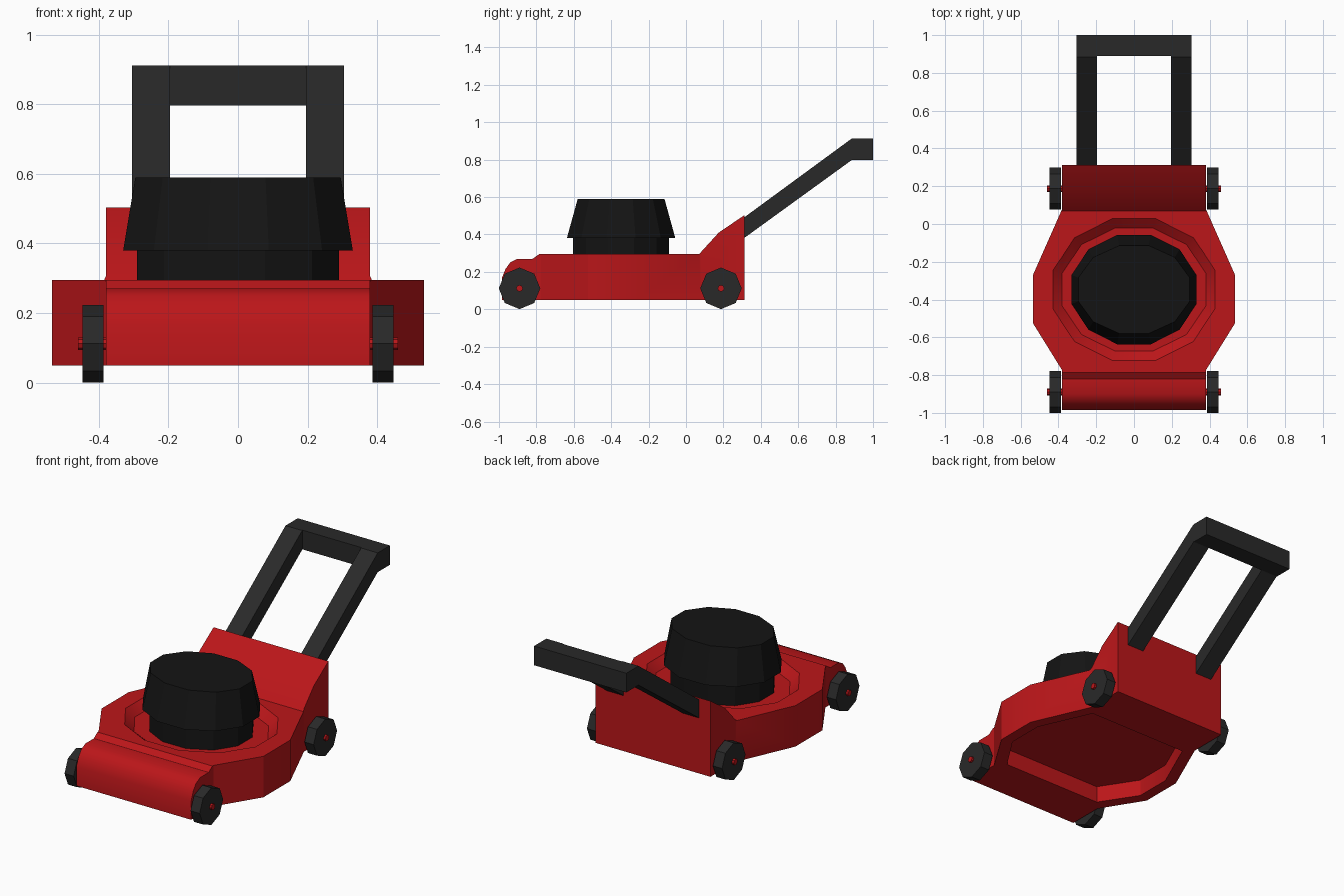
import bpy, bmesh
from math import cos, sin, pi, radians
from mathutils import Vector

if "Cube" in bpy.data.objects:
    bpy.data.objects.remove(bpy.data.objects["Cube"])


def material(name, rgb):
    m = bpy.data.materials.new(name)
    m.diffuse_color = (*rgb, 1)
    m.use_nodes = True
    m.node_tree.nodes["Principled BSDF"].inputs["Base Color"].default_value = m.diffuse_color
    return m


RED = material("red_paint", (0.5, 0.008, 0.01))
BLACK = material("black_plastic", (0.007, 0.007, 0.007))
RUBBER = material("dark_rubber", (0.022, 0.022, 0.022))


def loft(name, rings, mat):
    """Closed solid through rings that share a vertex count."""
    bm = bmesh.new()
    loops = [[bm.verts.new(p) for p in ring] for ring in rings]
    n = len(loops[0])
    for a, b in zip(loops, loops[1:]):
        for i in range(n):
            j = (i + 1) % n
            bm.faces.new((a[i], a[j], b[j], b[i]))
    bm.faces.new(loops[0])
    bm.faces.new(loops[-1])
    bmesh.ops.recalc_face_normals(bm, faces=bm.faces)
    me = bpy.data.meshes.new(name)
    bm.to_mesh(me)
    bm.free()
    me.materials.append(mat)
    ob = bpy.data.objects.new(name, me)
    bpy.context.collection.objects.link(ob)
    return ob


def extrude_x(name, profile, x0, x1, mat):
    return loft(name, [[(x, y, z) for y, z in profile] for x in (x0, x1)], mat)


def extrude_z(name, outline, z0, z1, mat):
    return loft(name, [[(x, y, z) for x, y in outline] for z in (z0, z1)], mat)


def mirrored(half):
    return half + [(-x, y) for x, y in reversed(half)]


def oval(rx, ry, z, n=12, cy=-0.347):
    """Twelve-sided oval; rx and ry are measured to the flats."""
    k = 1 / cos(pi / n)
    return [(rx * k * cos(2 * pi * (i + .5) / n),
             cy + ry * k * sin(2 * pi * (i + .5) / n), z) for i in range(n)]


def boolean(ob, tool, operation):
    mod = ob.modifiers.new("cut", 'BOOLEAN')
    mod.object, mod.operation, mod.solver = tool, operation, 'EXACT'
    dg = bpy.context.evaluated_depsgraph_get()
    me = bpy.data.meshes.new_from_object(ob.evaluated_get(dg))
    ob.modifiers.clear()
    ob.data = me
    bpy.data.objects.remove(tool)


# Deck: side profile intersected with the plan outline
side = [(-.985, .05), (-.985, .165), (-.965, .215), (-.94, .25), (-.90, .27),
        (-.82, .27), (-.785, .295), (.07, .295), (.175, .41), (.312, .503),
        (.312, .05)]
deck = extrude_x("deck", side, -.6, .6, RED)
plan = mirrored([(.38, -1.1), (.38, -.775), (.535, -.525), (.535, -.27),
                 (.38, .08), (.38, .5)])
boolean(deck, extrude_z("plan_cutter", plan, -.1, 1, RED), 'INTERSECT')

# Sunken seat for the engine, and blade chamber underneath
groove = loft("groove_cutter", [oval(.38, .325, .25), oval(.48, .425, .34)], RED)
boolean(deck, groove, 'DIFFERENCE')
chamber = mirrored([(.33, -.72), (.47, -.505), (.47, -.285), (.33, .03)])
boolean(deck, extrude_z("chamber_cutter", chamber, -.05, .15, RED), 'DIFFERENCE')

# Engine block with flared cap
loft("engine_cover", [oval(.29, .257, .24), oval(.29, .257, .38),
                      oval(.33, .29, .38), oval(.295, .232, .59)], BLACK)

# Handle: two slanted arms and a grip bar
arm = [(.30, .373), (.30, .483), (.885, .912), (.89, .912), (.89, .80), (.885, .797)]
for s, label in ((-1, "left"), (1, "right")):
    extrude_x("handle_arm_" + label, arm, s * .195, s * .305, RUBBER)
grip = [(.89, .797), (.89, .912), (1.0, .912), (1.0, .797)]
extrude_x("handle_grip", grip, -.305, .305, RUBBER)


# Wheels and axle stubs
def disc(y, r, n=8):
    return [(y + r * cos(2 * pi * i / n), .112 + r * sin(2 * pi * i / n))
            for i in range(n)]


for end, y in (("front", -.89), ("rear", .187)):
    for s, label in ((-1, "left"), (1, "right")):
        extrude_x(f"{end}_wheel_{label}", disc(y, .111), s * .387, s * .447, RUBBER)
        extrude_x(f"{end}_axle_{label}", disc(y, .018), s * .36, s * .46, RED)

# Soften only the rounded nose and shallow bends
bpy.ops.object.select_all(action='DESELECT')
deck.select_set(True)
bpy.context.view_layer.objects.active = deck
bpy.ops.object.shade_smooth_by_angle(angle=radians(30))
